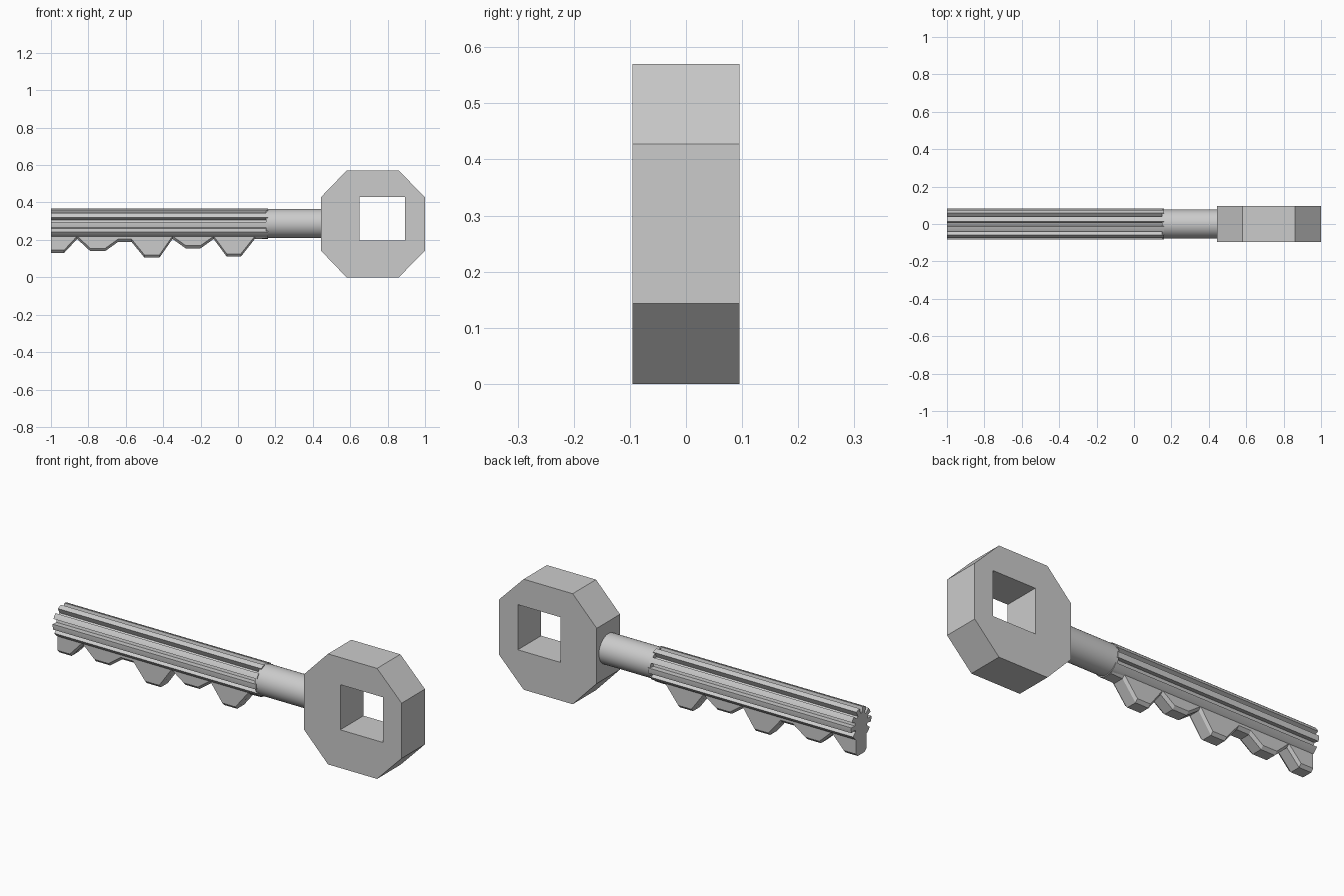
import bpy, bmesh, math

cube = bpy.data.objects.get("Cube")
if cube:
    bpy.data.objects.remove(cube, do_unlink=True)

grey = bpy.data.materials.new("light grey metal")
grey.use_nodes = True
colour = (0.6, 0.6, 0.6, 1)
grey.diffuse_color = colour
grey.node_tree.nodes["Principled BSDF"].inputs["Base Color"].default_value = colour

AXIS_Z = 0.288


def loft(name, rings, closed=False, smooth=False):
    """Bridge matching rings of points; cap the ends unless closed."""
    bm = bmesh.new()
    loops = [[bm.verts.new(p) for p in ring] for ring in rings]
    n = len(loops[0])
    pairs = list(zip(loops, loops[1:]))
    if closed:
        pairs.append((loops[-1], loops[0]))
    else:
        bm.faces.new(loops[0])
        bm.faces.new(loops[-1])
    for a, b in pairs:
        for i in range(n):
            j = (i + 1) % n
            bm.faces.new((a[i], a[j], b[j], b[i]))
    bmesh.ops.recalc_face_normals(bm, faces=bm.faces)
    mesh = bpy.data.meshes.new(name)
    bm.to_mesh(mesh)
    bm.free()
    mesh.materials.append(grey)
    obj = bpy.data.objects.new(name, mesh)
    bpy.context.collection.objects.link(obj)
    if smooth:
        bpy.ops.object.select_all(action="DESELECT")
        obj.select_set(True)
        bpy.context.view_layer.objects.active = obj
        bpy.ops.object.shade_smooth_by_angle(angle=math.radians(30))
    return obj


def polar(x, degrees, radius):
    a = math.radians(degrees)
    return (x, radius * math.cos(a), AXIS_Z + radius * math.sin(a))


# Octagonal handle with a square opening, built as four rings
outer = [(0.58, 0), (0.86, 0), (1, 0.143), (1, 0.428),
         (0.86, 0.57), (0.58, 0.57), (0.443, 0.428), (0.443, 0.143)]
left, right, low, high = 0.65, 0.893, 0.197, 0.43
mid_x, mid_z = (left + right) / 2, (low + high) / 2
bm = bmesh.new()
hole = [(left, low), (right, low), (right, high), (left, high)]
sides = []
for y in (-0.095, 0.095):
    sides.append(([bm.verts.new((x, y, z)) for x, z in outer],
                  [bm.verts.new((x, y, z)) for x, z in hole]))
for o, h in sides:
    for k in range(4):
        a, b = 2 * k, 2 * k + 1
        m = (k + 1) % 4
        bm.faces.new((o[a], o[b], h[m], h[k]))
        bm.faces.new((o[b], o[(b + 1) % 8], h[m]))
for ring in (0, 1):
    a, b = sides[0][ring], sides[1][ring]
    for i in range(len(a)):
        j = (i + 1) % len(a)
        bm.faces.new((a[i], a[j], b[j], b[i]))
bmesh.ops.recalc_face_normals(bm, faces=bm.faces)
mesh = bpy.data.meshes.new("handle")
bm.to_mesh(mesh)
bm.free()
mesh.materials.append(grey)
bpy.context.collection.objects.link(bpy.data.objects.new("handle", mesh))

# Plain round neck
loft("neck", [[polar(x, i * 360 / 32, 0.077) for i in range(32)]
              for x in (0.15, 0.45)], smooth=True)

# Fluted shaft: seven grooves over the top and sides, round underneath
R, FLOOR = 0.082, 0.053
section = []
for k in range(-3, 4):
    c = 90 + 38 * k
    section += [(c - 9, R), (c - 7, FLOOR), (c + 7, FLOOR), (c + 9, R), (c + 19, R)]
section += [(90 + 133 + 12 * i, R) for i in range(1, 8)]
loft("fluted_shaft", [[polar(x, a, r) for a, r in section] for x in (-1, 0.16)],
     smooth=True)

# Row of cut teeth with chamfered lower edges
cuts = [(-1, 0.13), (-0.93, 0.13), (-0.86, 0.205), (-0.79, 0.14), (-0.71, 0.14),
        (-0.64, 0.19), (-0.57, 0.19), (-0.5, 0.105), (-0.42, 0.105),
        (-0.35, 0.205), (-0.28, 0.155), (-0.2, 0.155), (-0.13, 0.205),
        (-0.06, 0.11), (0.015, 0.11), (0.09, 0.205), (0.155, 0.207)]
W = 0.042
loft("teeth", [[(x, -W, 0.26), (x, -W, z + 0.015), (x, -W + 0.014, z),
                (x, W - 0.014, z), (x, W, z + 0.015), (x, W, 0.26)]
               for x, z in cuts])
